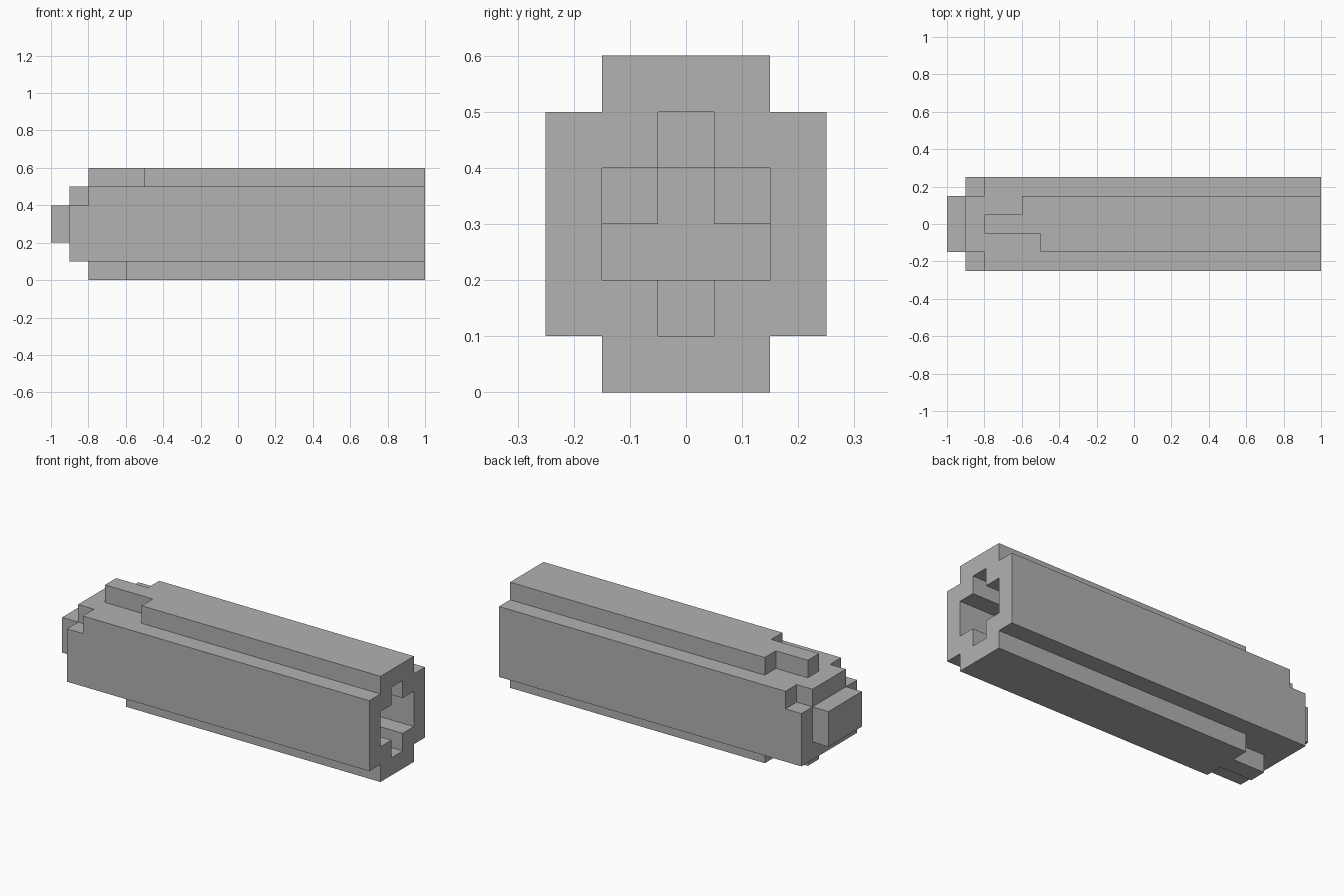
import bpy
import bmesh
from mathutils import Vector

cube = bpy.data.objects.get("Cube")
if cube:
    bpy.data.objects.remove(cube, do_unlink=True)

STEP = 0.1
ORIGIN = Vector((-1, -0.25, 0))
END = 20
cells = {}  # block position -> part name


def block(xs, ys, zs):
    """All grid blocks in a box given as start/stop ranges."""
    return [(x, y, z) for x in range(*xs) for y in range(*ys) for z in range(*zs)]


def fill(part, *box):
    cells.update((c, part) for c in block(*box))


def carve(*box):
    for c in block(*box):
        cells.pop(c, None)


# Main body with the two upper corners notched at the closed end
fill("body", (1, END), (0, 5), (1, 5))
for side in (0, 4):
    carve((1, 2), (side, side + 1), (4, 5))

# Raised plate on the closed end
fill("end_cap", (0, 1), (1, 4), (2, 4))

# Stepped ridges along the top and bottom, one strip at a time
for part, level, starts in (("top_ridge", 5, (5, 2, 4)), ("bottom_ridge", 0, (4, 2, 4))):
    for y, start in enumerate(starts, 1):
        fill(part, (start, END), (y, y + 1), (level, level + 1))

# Cross-shaped bore, open at +x, with a stepped inner end
carve((2, END), (1, 4), (2, 3))
carve((2, END), (2, 3), (3, 4))
for side in (1, 3):
    carve((3, END), (side, side + 1), (3, 4))
carve((6, END), (2, 3), (4, 5))
carve((5, END), (2, 3), (1, 2))

grey = bpy.data.materials.new("plain_grey")
grey.use_nodes = True
colour = (0.445, 0.445, 0.445, 1)
grey.diffuse_color = colour
grey.node_tree.nodes["Principled BSDF"].inputs["Base Color"].default_value = colour


def skin(part):
    """Flat outer faces of one part, merged into large panels."""
    bm = bmesh.new()
    for cell in [c for c, name in cells.items() if name == part]:
        centre = Vector(cell) + Vector((0.5, 0.5, 0.5))
        for axis in range(3):
            for sign in (-1, 1):
                n = Vector((0, 0, 0))
                n[axis] = sign
                if tuple(int(a + b) for a, b in zip(cell, n)) in cells:
                    continue
                u = Vector((0, 0, 0))
                u[(axis + 1) % 3] = 1
                v = n.cross(u)
                corners = (-u - v, u - v, u + v, v - u)
                bm.faces.new([bm.verts.new(ORIGIN + STEP * (centre + (n + k) / 2))
                              for k in corners])
    bmesh.ops.remove_doubles(bm, verts=bm.verts, dist=0.001)
    bmesh.ops.dissolve_limit(bm, angle_limit=0.01, verts=bm.verts, edges=bm.edges)
    mesh = bpy.data.meshes.new(part)
    bm.to_mesh(mesh)
    bm.free()
    mesh.materials.append(grey)
    bpy.context.collection.objects.link(bpy.data.objects.new(part, mesh))


for name in ("body", "end_cap", "top_ridge", "bottom_ridge"):
    skin(name)
